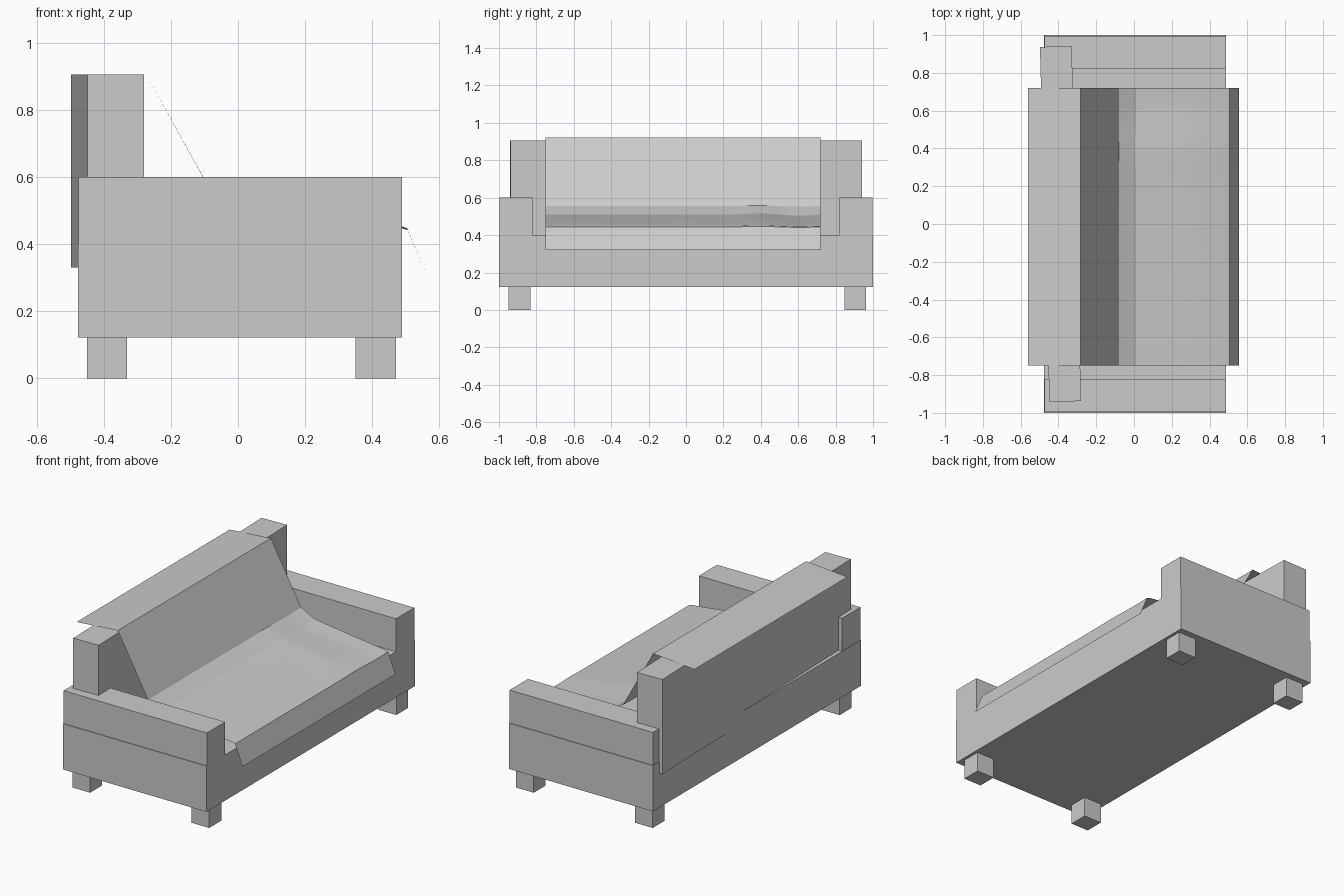
import bpy, bmesh, math
from mathutils import Matrix

if "Cube" in bpy.data.objects:
    bpy.data.objects.remove(bpy.data.objects["Cube"])


def box(name, x0, x1, y0, y1, z0, z1, turn=0.0):
    bm = bmesh.new()
    bmesh.ops.create_cube(bm, size=1, matrix=Matrix.Diagonal((x1 - x0, y1 - y0, z1 - z0, 1)))
    me = bpy.data.meshes.new(name)
    bm.to_mesh(me)
    bm.free()
    ob = bpy.data.objects.new(name, me)
    ob.location = ((x0 + x1) / 2, (y0 + y1) / 2, (z0 + z1) / 2)
    ob.rotation_euler.z = turn
    bpy.context.collection.objects.link(ob)
    return ob


# Sofa body: base, slightly skewed backrest
box("base", -0.477, 0.488, -1.0, 1.0, 0.122, 0.4)
box("backrest", -0.473, -0.305, -0.94, 0.94, 0.33, 0.905, turn=0.0266)

# Arms and feet on both ends
for side, s in (("left", -1), ("right", 1)):
    y0, y1 = sorted((s * 0.82, s * 0.996))
    box(side + "_arm", -0.475, 0.488, y0, y1, 0.4, 0.6)
    y0, y1 = (-0.948, -0.832) if s < 0 else (0.848, 0.962)
    box(side + "_back_foot", -0.45, -0.33, y0, y1, 0.0, 0.122)
    box(side + "_front_foot", 0.35, 0.47, y0, y1, 0.0, 0.122)

# Throw: single sheet draped over back, seat and front edge
profile = [(-0.56, 0.90), (-0.283, 0.922), (-0.08, 0.556), (0.01, 0.51),
           (0.25, 0.478), (0.49, 0.449), (0.505, 0.444), (0.556, 0.32)]
ripple = [0, 0, 0.4, 1, 0.8, 0.5, 0.4, 0]
stations = [-0.75, 0.275] + [0.275 + 0.445 * k / 6 for k in range(1, 7)]

bm = bmesh.new()
rows = []
for y in stations:
    t = max(0.0, (y - 0.275) / 0.445)
    wave = 0.007 * math.sin(2 * math.pi * t)
    rows.append([bm.verts.new((x - 0.3 * wave * r, y, z + wave * r))
                 for (x, z), r in zip(profile, ripple)])
for a, b in zip(rows, rows[1:]):
    for i in range(len(profile) - 1):
        bm.faces.new((a[i], a[i + 1], b[i + 1], b[i]))
me = bpy.data.meshes.new("throw")
bm.to_mesh(me)
bm.free()
throw = bpy.data.objects.new("throw", me)
bpy.context.collection.objects.link(throw)
bpy.context.view_layer.objects.active = throw
throw.select_set(True)
bpy.ops.object.shade_smooth_by_angle(angle=math.radians(15))
